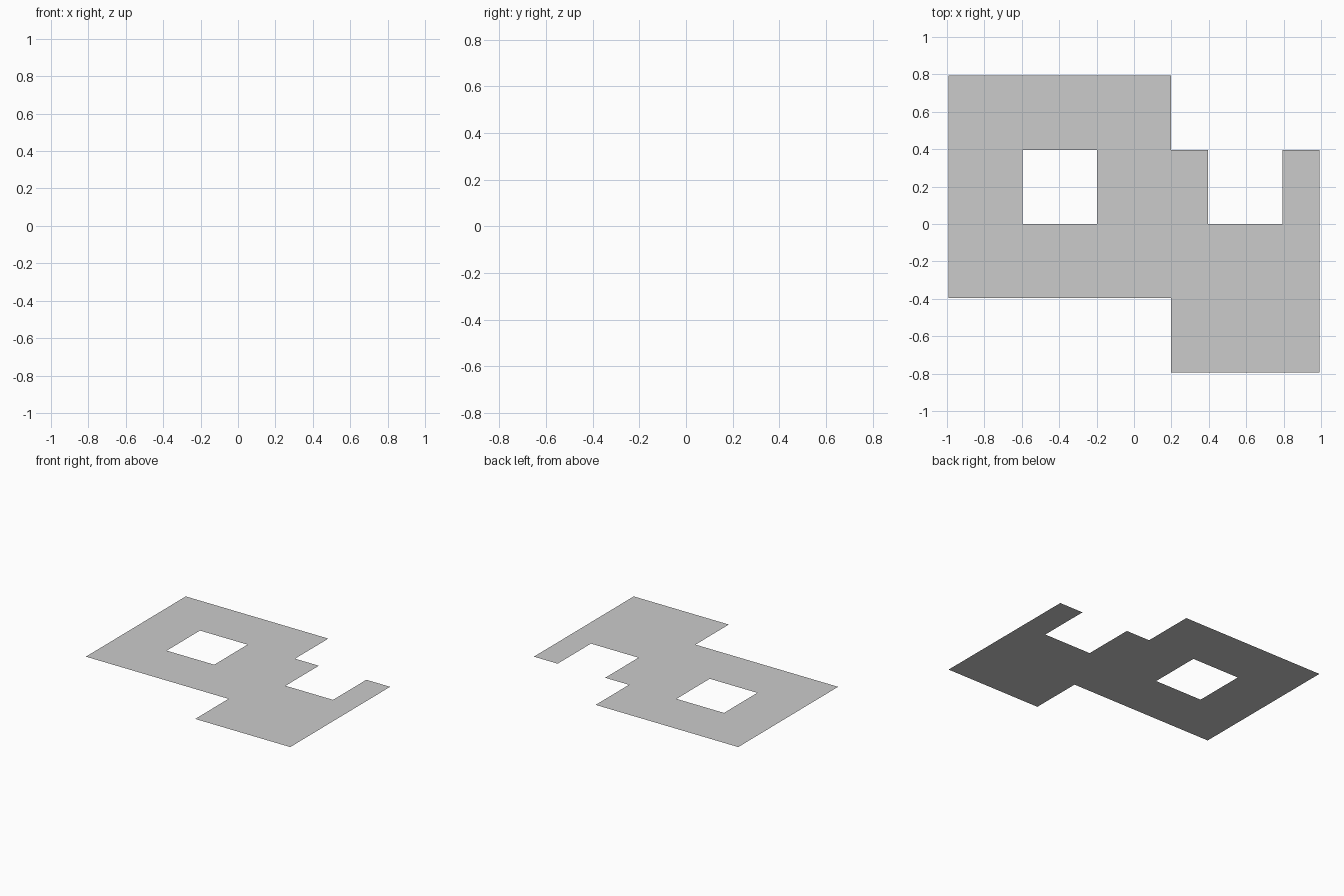
import bpy, bmesh

if "Cube" in bpy.data.objects:
    bpy.data.objects.remove(bpy.data.objects["Cube"])

UNIT = 0.1984   # spacing of the layout grid
HEIGHT = 0.012  # the sheet floats just above the ground

outline = [(-5, 4), (-5, -2), (1, -2), (1, -4), (5, -4), (5, 2),
           (4, 2), (4, 0), (2, 0), (2, 2), (1, 2), (1, 4)]
opening = [(-3, 0), (-1, 0), (-1, 2), (-3, 2)]

bm = bmesh.new()


def add_loop(points):
    verts = [bm.verts.new((x * UNIT, y * UNIT, HEIGHT)) for x, y in points]
    return [bm.edges.new((a, b)) for a, b in zip(verts, verts[1:] + verts[:1])]


# flat sheet with a square opening
edges = add_loop(outline) + add_loop(opening)
bmesh.ops.triangle_fill(bm, edges=edges, use_beauty=True, normal=(0, 0, 1))
for face in bm.faces:
    face.normal_update()
    if face.normal.z < 0:
        face.normal_flip()

mesh = bpy.data.meshes.new("floor_sheet")
bm.to_mesh(mesh)
bm.free()
sheet = bpy.data.objects.new("floor_sheet", mesh)
bpy.context.collection.objects.link(sheet)
